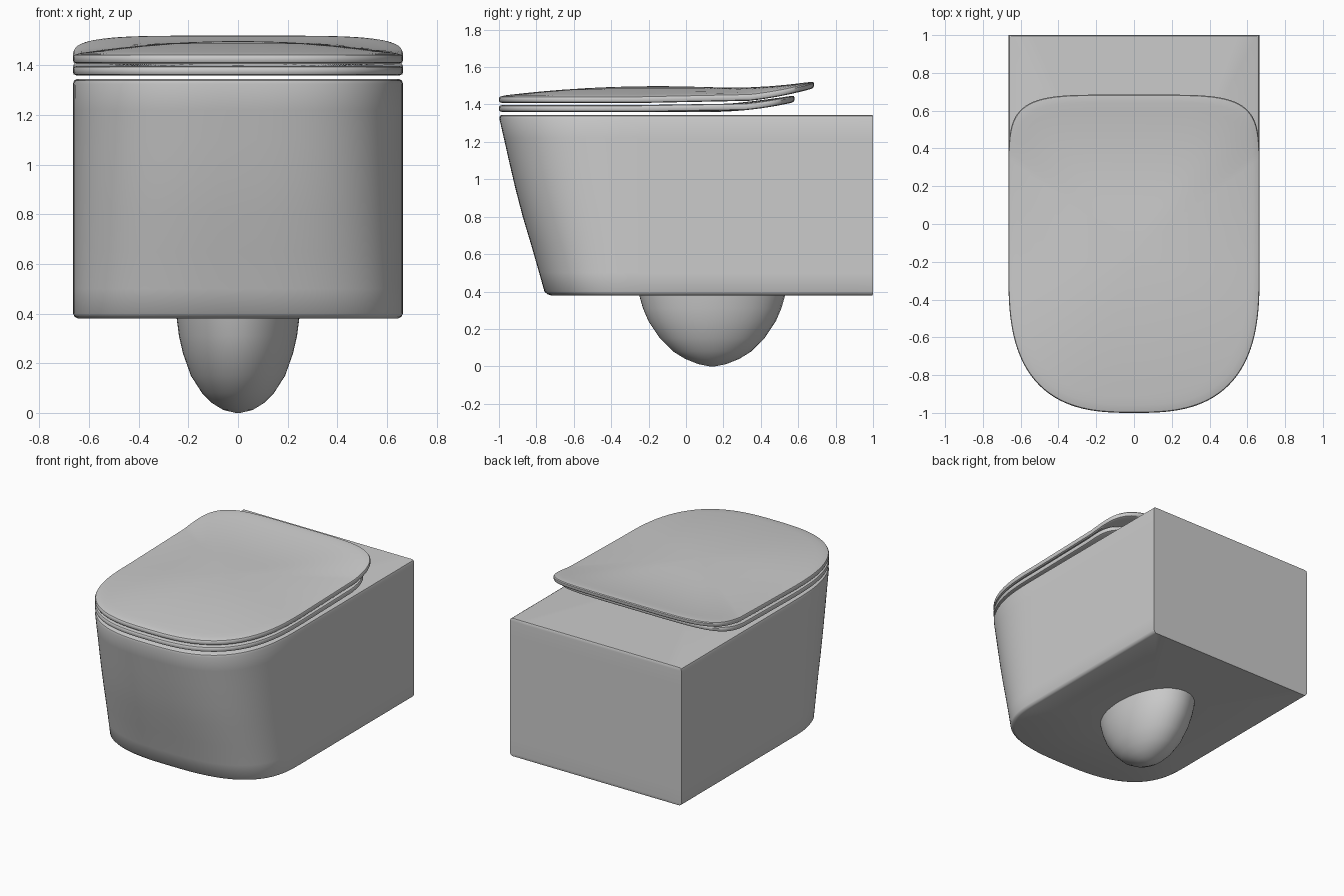
import bpy, bmesh, math

if "Cube" in bpy.data.objects:
    bpy.data.objects.remove(bpy.data.objects["Cube"])

W = 0.665          # half width shared by body, seat and lid
FRONT_C = -0.25    # where the straight sides turn into the front curve


def arc(cy, depth, n, steps, w=W):
    """Half superellipse from +x to -x, bulging by depth along y."""
    pts = []
    for i in range(steps + 1):
        t = math.pi * i / steps
        c, s = math.cos(t), max(0.0, math.sin(t))
        if i in (0, steps):
            s = 0.0
        pts.append((math.copysign(abs(c) ** (2 / n), c) * w, cy + depth * s ** (2 / n)))
    return pts


def body_outline(front, inset=0.0, back_inset=0.0):
    w, b = W - inset, 1 - back_inset
    pts = arc(FRONT_C, front - FRONT_C + inset, 2.8, 64, w)
    side, back = 12, 12
    pts += [(-w, FRONT_C + (b - FRONT_C) * i / side) for i in range(1, side + 1)]
    pts += [(-w + 2 * w * i / back, b) for i in range(1, back + 1)]
    pts += [(w, b + (FRONT_C - b) * i / side) for i in range(1, side)]
    return pts


def plate_outline(back):
    return arc(FRONT_C, -1 - FRONT_C, 2.8, 64) + arc(0.2, back - 0.2, 5, 64)[::-1][1:-1]


def ellipse_like(outline, cy, rx, ry):
    """Ellipse whose points line up with those of an outline."""
    pts = []
    for x, y in outline:
        a = math.atan2((y - cy) / ry, x / rx)
        pts.append((rx * math.cos(a), cy + ry * math.sin(a)))
    return pts


def scaled(outline, s, cy=-0.15):
    return [(x * s, cy + (y - cy) * s) for x, y in outline]


def lift(y):
    """Upward sweep of seat and lid at the back."""
    return 0.078 * (max(0, y - 0.12) / 0.56) ** 2


def loft(name, rings, closed=False):
    bm = bmesh.new()
    vs = [[bm.verts.new(p) for p in r] for r in rings]
    n = len(vs[0])
    pairs = list(zip(vs, vs[1:])) + ([(vs[-1], vs[0])] if closed else [])
    for a, b in pairs:
        for i in range(n):
            j = (i + 1) % n
            bm.faces.new((a[i], a[j], b[j], b[i]))
    if not closed:
        bm.faces.new(vs[0])
        bm.faces.new(vs[-1])
    bmesh.ops.recalc_face_normals(bm, faces=bm.faces[:])
    me = bpy.data.meshes.new(name)
    bm.to_mesh(me)
    bm.free()
    ob = bpy.data.objects.new(name, me)
    bpy.context.collection.objects.link(ob)
    bpy.ops.object.select_all(action='DESELECT')
    ob.select_set(True)
    bpy.context.view_layer.objects.active = ob
    bpy.ops.object.shade_smooth_by_angle(angle=math.radians(35))
    return ob


def at(pts, z):
    return [(x, y, z) for x, y in pts]


def plate(pts, z):
    return [(x, y, z + lift(y)) for x, y in pts]


# Body: underside of the bowl, outer shell, rim and bowl cavity in one loft
ref = body_outline(-1)
bulb = [(0, .01, .015), (.012, .06, .075), (.04, .105, .145), (.08, .145, .21),
        (.15, .19, .28), (.24, .222, .34), (.31, .238, .37), (.38, .247, .39)]
rings = [at(ellipse_like(ref, 0.14, rx, ry), z) for z, rx, ry in bulb]
shell = [(.38, -.745, .02, .004), (.386, -.75, .008, .001), (.40, -.757, 0, 0),
         (.5, -.785, 0, 0), (.65, -.828, 0, 0), (.8, -.873, 0, 0), (.95, -.912, 0, 0),
         (1.1, -.947, 0, 0), (1.22, -.974, 0, 0), (1.325, -.998, 0, 0),
         (1.339, -1, .005, .001), (1.345, -1, .016, .004)]
rings += [at(body_outline(f, i, b), z) for z, f, i, b in shell]
cavity = [(1.345, -.2, .48, .62), (1.325, -.2, .465, .605), (1.1, -.15, .45, .57),
          (.8, -.03, .38, .49), (.55, .08, .28, .41), (.38, .14, .22, .36),
          (.24, .14, .195, .31), (.13, .14, .15, .22), (.06, .14, .08, .11),
          (.04, .14, .01, .015)]
rings += [at(ellipse_like(ref, cy, rx, ry), z) for z, cy, rx, ry in cavity]
loft("toilet_body", rings)

# Seat: ring plate with rounded edges and an oval opening
so = plate_outline(0.58)
edge = [(.98, 0), (.995, .004), (1, .012), (1, .026), (.995, .033), (.98, .037)]
rings = [plate(scaled(so, s), 1.36 + z) for s, z in edge]
rings += [plate(ellipse_like(so, -.22, rx, ry), 1.36 + z)
          for rx, ry, z in [(.46, .57, .037), (.44, .55, .028), (.44, .55, .008), (.46, .57, 0)]]
loft("seat", rings, closed=True)

# Lid: domed plate sweeping up at the back
lo = plate_outline(0.685)
steps = [.01, .15, .3, .45, .6, .72, .82, .9, .95]
rings = [plate(scaled(lo, s), 1.41 + .045 * (1 - s * s)) for s in steps]
rings += [plate(scaled(lo, s), 1.408 + z) for s, z in edge]
rings += [plate(scaled(lo, s), 1.445 + .053 * (1 - s * s)) for s in reversed(steps)]
loft("lid", rings)
